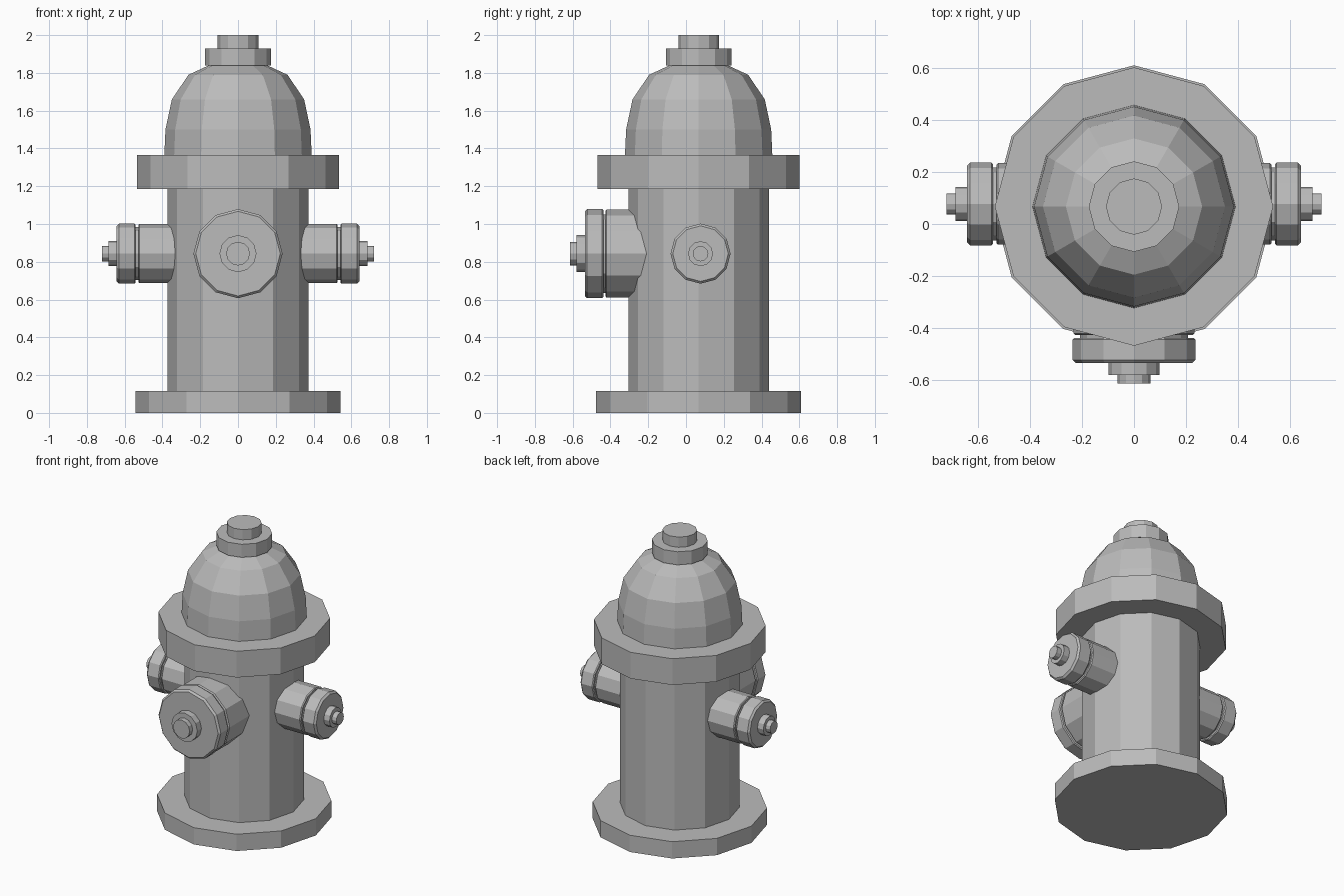
import bpy, bmesh, math
from mathutils import Matrix, Vector

if "Cube" in bpy.data.objects:
    bpy.data.objects.remove(bpy.data.objects["Cube"])

AXIS_Y = 0.067   # hydrant barrel axis
SIDES = 12

paint = bpy.data.materials.new("grey_paint")
paint.diffuse_color = (0.5, 0.5, 0.5, 1)
paint.use_nodes = True
paint.node_tree.nodes["Principled BSDF"].inputs["Base Color"].default_value = paint.diffuse_color


def lathe(name, profile, matrix):
    """Closed flat-shaded solid turned around local z from (radius, height) pairs."""
    bm = bmesh.new()
    rings = []
    for r, h in profile:
        rings.append([bm.verts.new((r * math.cos(2 * math.pi * i / SIDES),
                                    r * math.sin(2 * math.pi * i / SIDES), h))
                      for i in range(SIDES)])
    for low, high in zip(rings, rings[1:]):
        for i in range(SIDES):
            j = (i + 1) % SIDES
            bm.faces.new((low[i], low[j], high[j], high[i]))
    bm.faces.new(rings[0][::-1])
    bm.faces.new(rings[-1])
    bm.transform(matrix)
    bmesh.ops.recalc_face_normals(bm, faces=bm.faces)
    mesh = bpy.data.meshes.new(name)
    bm.to_mesh(mesh)
    bm.free()
    mesh.materials.append(paint)
    obj = bpy.data.objects.new(name, mesh)
    bpy.context.collection.objects.link(obj)
    return obj


# Upright parts
upright = Matrix.Translation((0, AXIS_Y, 0))
lathe("base_plate", [(0.543, 0), (0.543, 0.115)], upright)
lathe("barrel", [(0.372, 0.115), (0.372, 1.185)], upright)
lathe("collar", [(0.535, 1.185), (0.535, 1.365)], upright)
lathe("dome", [(0.39, 1.365), (0.384, 1.5), (0.35, 1.66),
               (0.262, 1.79), (0.15, 1.842)], upright)
lathe("top_cap", [(0.174, 1.84), (0.174, 1.93)], upright)
lathe("top_nut", [(0.108, 1.93), (0.108, 2.0)], upright)


def outlet(prefix, origin, direction, r, hub, stub, d):
    """Pipe, grooved neck, bevelled cap and stepped nut along a direction.
    d: distances of start, pipe end, cap start, cap end, hub end, stub end."""
    m = Matrix.Translation(origin) @ Vector(direction).to_track_quat('Z', 'Y').to_matrix().to_4x4()
    b = 0.012
    lathe(prefix + "_pipe", [(r * 0.985, d[0]), (r * 0.985, d[1] - b / 2),
                             (r * 0.95, d[1])], m)
    lathe(prefix + "_neck", [(r * 0.88, d[1] - 0.02), (r * 0.88, d[2] + 0.02)], m)
    lathe(prefix + "_cap", [(r - b / 2, d[2]), (r, d[2] + b / 2),
                            (r, d[3] - b), (r - b, d[3])], m)
    lathe(prefix + "_hub", [(hub, d[3]), (hub, d[4])], m)
    lathe(prefix + "_stub", [(stub, d[4]), (stub, d[5])], m)


# Large front outlet and two smaller side outlets
outlet("front_outlet", (0, 0, 0.843), (0, -1, 0), 0.236, 0.098, 0.063,
       (0.1, 0.427, 0.438, 0.535, 0.58, 0.613))
for side, sx in (("right", 1), ("left", -1)):
    outlet(side + "_outlet", (0, 0.077, 0.843), (sx, 0, 0), 0.159, 0.066, 0.041,
           (0.2, 0.528, 0.542, 0.642, 0.686, 0.72))
